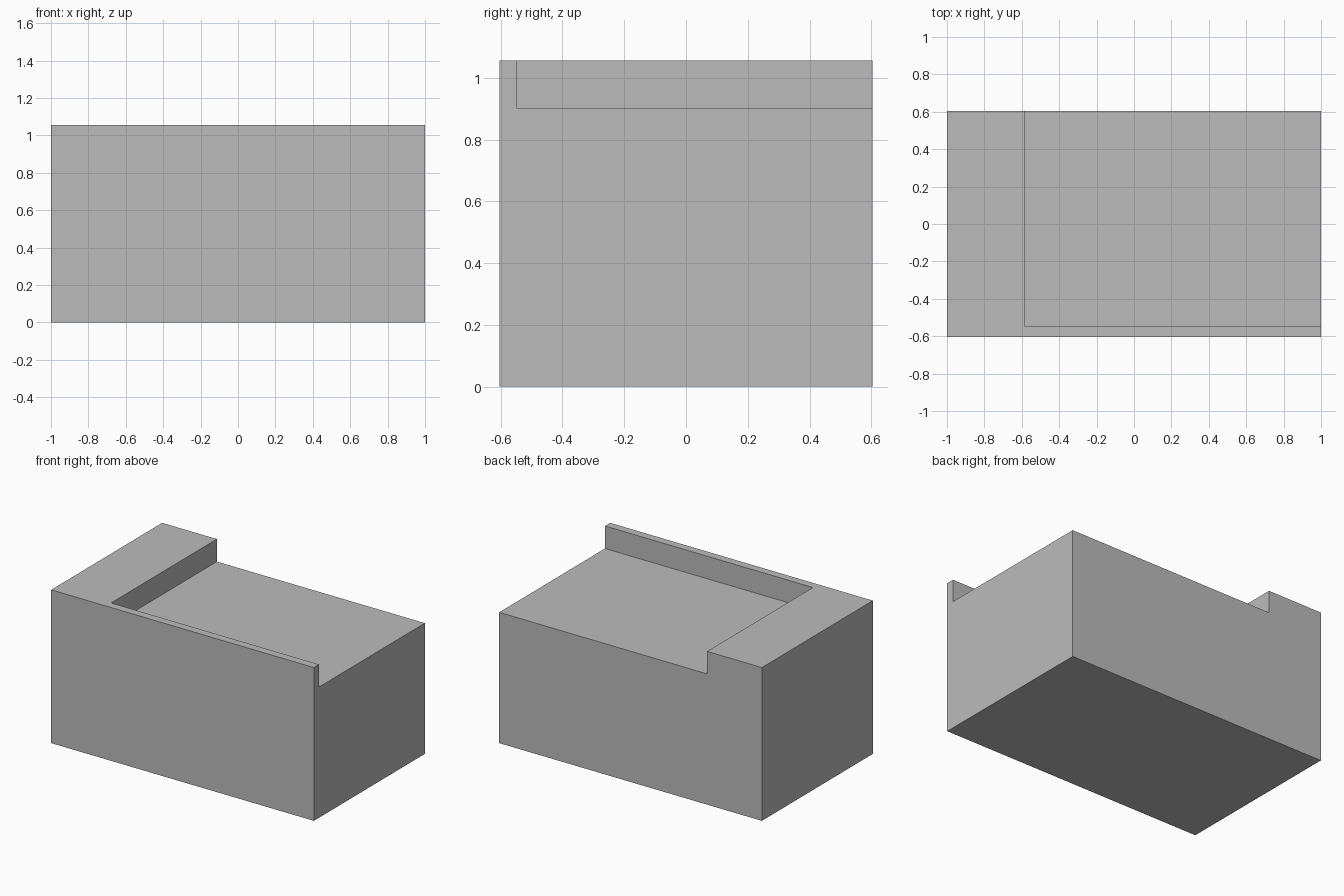
import bpy

default_cube = bpy.data.objects.get("Cube")
if default_cube:
    bpy.data.objects.remove(default_cube, do_unlink=True)

WIDTH, DEPTH, HEIGHT = 2.0, 1.206, 1.055
FLOOR_Z = 0.9        # height of the recessed top
LEDGE_X = -0.583     # inner side of the wide ledge
RIM_Y = -0.547       # inner side of the thin front rim
MARGIN = 0.2         # cutter overshoot past the open sides

grey = bpy.data.materials.new("plain grey")
grey.use_nodes = True
colour = (0.5, 0.5, 0.5, 1.0)
grey.diffuse_color = colour
grey.node_tree.nodes["Principled BSDF"].inputs["Base Color"].default_value = colour


def box(name, low, high):
    """Add a box spanning two opposite corners."""
    centre = [(a + b) / 2 for a, b in zip(low, high)]
    bpy.ops.mesh.primitive_cube_add(size=1, location=centre)
    obj = bpy.context.object
    obj.name = name
    obj.scale = [b - a for a, b in zip(low, high)]
    bpy.ops.object.transform_apply(location=True, rotation=False, scale=True)
    obj.data.materials.append(grey)
    return obj


# Solid block
block = box("block", (-WIDTH / 2, -DEPTH / 2, 0), (WIDTH / 2, DEPTH / 2, HEIGHT))

# Recess open to the left and the back, leaving an L-shaped raised ledge
cutter = box("recess_cutter", (LEDGE_X, RIM_Y, FLOOR_Z),
             (WIDTH / 2 + MARGIN, DEPTH / 2 + MARGIN, HEIGHT + MARGIN))
cutter.hide_render = True

cut = block.modifiers.new("recess", "BOOLEAN")
cut.operation = "DIFFERENCE"
cut.solver = "EXACT"
cut.object = cutter

# Bake the cut and discard the helper
bpy.ops.object.select_all(action="DESELECT")
block.select_set(True)
bpy.context.view_layer.objects.active = block
bpy.ops.object.modifier_apply(modifier=cut.name)
bpy.data.objects.remove(cutter, do_unlink=True)
